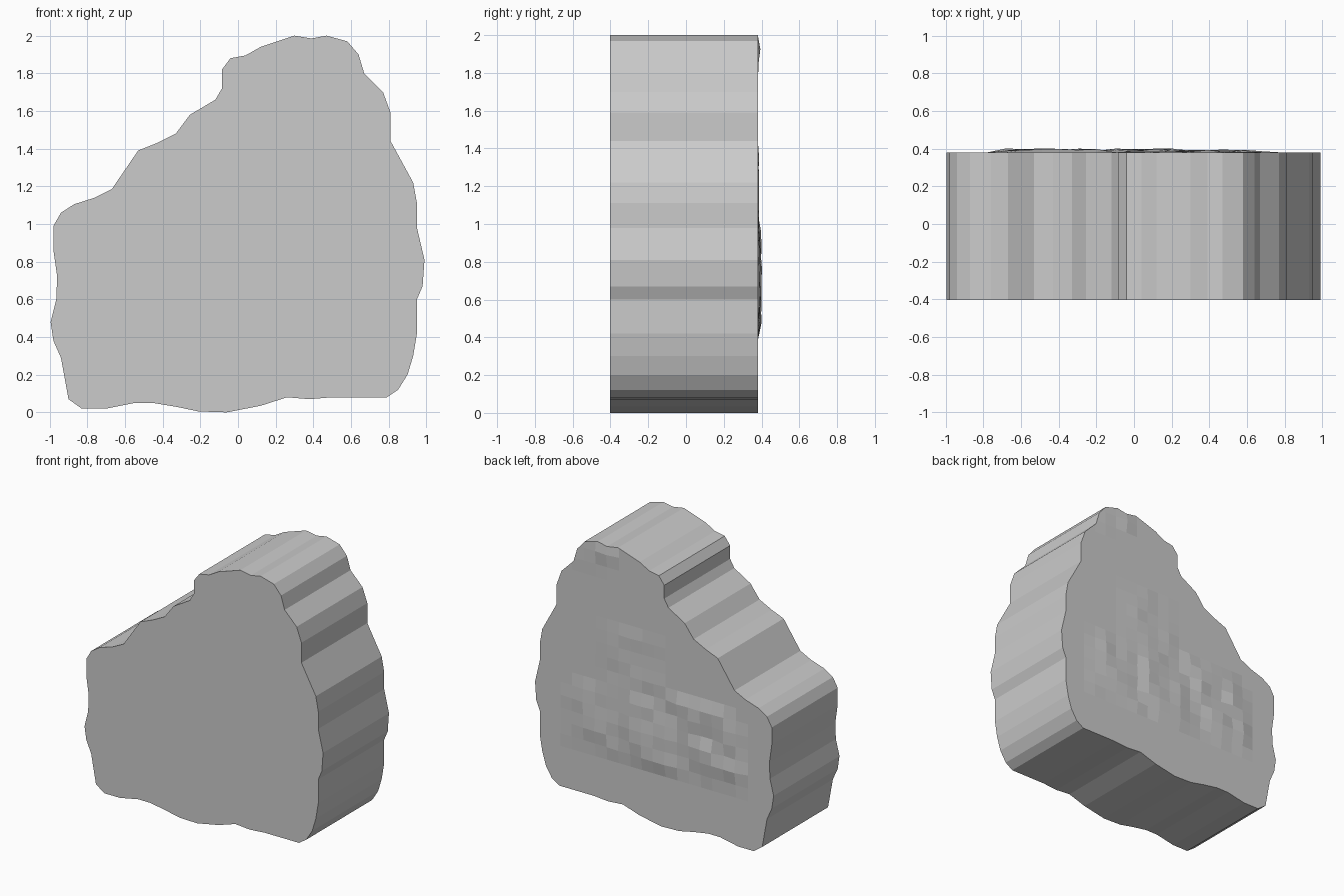
import bpy, bmesh, random
from mathutils import Vector

if "Cube" in bpy.data.objects:
    bpy.data.objects.remove(bpy.data.objects["Cube"])

random.seed(4)
FRONT, BACK = -0.403, 0.38

# Ragged silhouette of the slab (x, z), clockwise from the peak
OUTLINE = [
    (.47, 2), (.58, 1.97), (.64, 1.9), (.67, 1.8), (.77, 1.7), (.81, 1.59), (.81, 1.44),
    (.93, 1.22), (.95, 1.11), (.95, .98), (.99, .81), (.98, .67), (.95, .6), (.95, .42),
    (.93, .3), (.9, .2), (.85, .12), (.79, .08), (.5, .08), (.38, .07), (.26, .08),
    (.12, .035), (-.06, 0), (-.21, .005), (-.33, .03), (-.45, .05), (-.55, .05),
    (-.7, .02), (-.83, .02), (-.9, .07), (-.94, .29), (-.98, .38), (-.995, .48),
    (-.965, .6), (-.96, .72), (-.98, .86), (-.98, .99), (-.94, 1.06), (-.87, 1.105),
    (-.76, 1.14), (-.67, 1.185), (-.53, 1.39), (-.43, 1.43), (-.33, 1.48), (-.255, 1.58),
    (-.12, 1.66), (-.085, 1.72), (-.085, 1.82), (-.04, 1.88), (.04, 1.895),
    (.12, 1.94), (.21, 1.97), (.3, 2), (.39, 1.985)]

# Slightly raised patches on the back: x range, z range, height
PATCHES = [(-.7, .72, .4, .9, .022), (-.65, -.15, .85, 1.02, .018),
           (-.02, .42, .85, 1.36, .008), (.38, .66, 1.8, 1.96, .02)]


def bump_height(x, z):
    for x0, x1, z0, z1, height in PATCHES:
        if x0 <= x <= x1 and z0 <= z <= z1:
            return height * random.random()
    return 0


# Slab: extruded silhouette
bm = bmesh.new()
front = bm.faces.new([bm.verts.new((x, FRONT, z)) for x, z in OUTLINE])
result = bmesh.ops.extrude_face_region(bm, geom=[front], use_keep_orig=True)
for v in [g for g in result["geom"] if isinstance(g, bmesh.types.BMVert)]:
    v.co.y = BACK
bm.normal_update()


def slice_back(point, normal):
    faces = [f for f in bm.faces if all(v.co.y > BACK - .001 for v in f.verts)]
    geom = set(faces)
    for f in faces:
        geom.update(f.edges)
        geom.update(f.verts)
    bmesh.ops.bisect_plane(bm, geom=list(geom), dist=1e-5, plane_co=point, plane_no=normal)


# Grid cut into the back face, then gently roughened
for i in range(17):
    slice_back(Vector((-.78 + i * .0975, 0, 0)), Vector((1, 0, 0)))
for i in range(18):
    slice_back(Vector((0, 0, .285 + i * .0965)), Vector((0, 0, 1)))
for v in bm.verts:
    if v.co.y > BACK - .001 and not v.is_boundary:
        on_rim = any(abs(f.normal.y) < .5 for f in v.link_faces)
        if not on_rim:
            v.co.y += bump_height(v.co.x, v.co.z)

bmesh.ops.recalc_face_normals(bm, faces=bm.faces)
mesh = bpy.data.meshes.new("rock_slab")
bm.to_mesh(mesh)
bm.free()
slab = bpy.data.objects.new("rock_slab", mesh)
bpy.context.collection.objects.link(slab)
